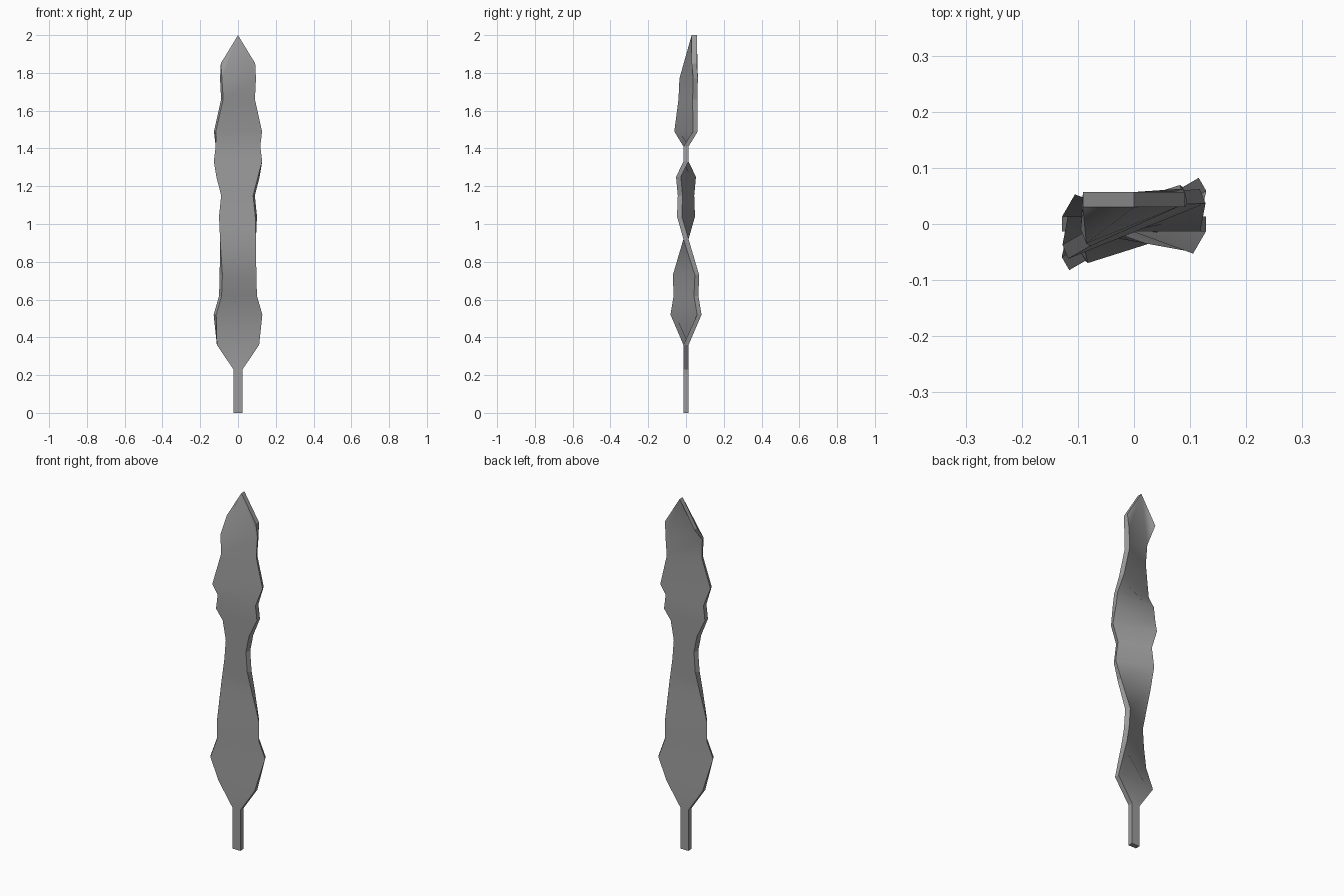
import bpy, bmesh, math

if "Cube" in bpy.data.objects:
    bpy.data.objects.remove(bpy.data.objects["Cube"])

T = 0.0135  # half thickness
# cross-sections: height, half width, twist in degrees, y shift
ROWS = [
    (0.00, 0.024, 0, 0), (0.23, 0.024, 0, 0), (0.36, 0.112, 0, 0),
    (0.52, 0.141, 30, 0), (0.62, 0.108, 30, 0), (0.73, 0.107, 33, 0),
    (0.92, 0.095, 0, 0), (1.04, 0.102, -20, 0), (1.15, 0.090, -20, 0),
    (1.25, 0.117, -20, 0), (1.33, 0.128, 0, 0), (1.41, 0.118, 0, 0),
    (1.49, 0.132, 22, 0), (1.66, 0.092, 24, 0.01), (1.77, 0.097, 22, 0.014),
    (1.85, 0.091, 0, 0.0435),
]

bm = bmesh.new()


def section(z, half, twist, shift):
    """Rectangle turned about z: front left, front right, back right, back left."""
    c, s = math.cos(math.radians(twist)), math.sin(math.radians(twist))
    corners = ((-half, -T), (half, -T), (half, T), (-half, T))
    return [bm.verts.new((x * c - y * s, x * s + y * c + shift, z)) for x, y in corners]


def face(verts, smooth):
    bm.faces.new(verts).smooth = smooth


rings = [section(*row) for row in ROWS]

# stem and twisted blade: smooth broad sides, flat rims
for a, b in zip(rings[:-2], rings[1:-1]):
    for i in range(4):
        j = (i + 1) % 4
        face((a[i], a[j], b[j], b[i]), i % 2 == 0)
face(rings[0][::-1], False)

# pointed tip, its broad sides fanned from the point
low, high = rings[-2], rings[-1]
front = bm.verts.new((0, 0.0435 - T, 2))
back = bm.verts.new((0, 0.0435 + T, 2))
for point, l, r in ((front, 0, 1), (back, 2, 3)):
    face((point, low[l], low[r]), True)
    face((point, high[l], low[l]), True)
    face((point, low[r], high[r]), True)
for i, j, p, q in ((1, 2, front, back), (3, 0, back, front)):
    face((low[i], low[j], high[j], high[i]), False)
    face((high[i], high[j], q, p), False)

bmesh.ops.recalc_face_normals(bm, faces=bm.faces[:])
mesh = bpy.data.meshes.new("twisted_leaf")
bm.to_mesh(mesh)
bm.free()

grey = bpy.data.materials.new("mid_grey")
grey.diffuse_color = (0.33, 0.33, 0.33, 1)
grey.use_nodes = True
grey.node_tree.nodes["Principled BSDF"].inputs["Base Color"].default_value = grey.diffuse_color
mesh.materials.append(grey)
leaf = bpy.data.objects.new("twisted_leaf", mesh)
bpy.context.collection.objects.link(leaf)
